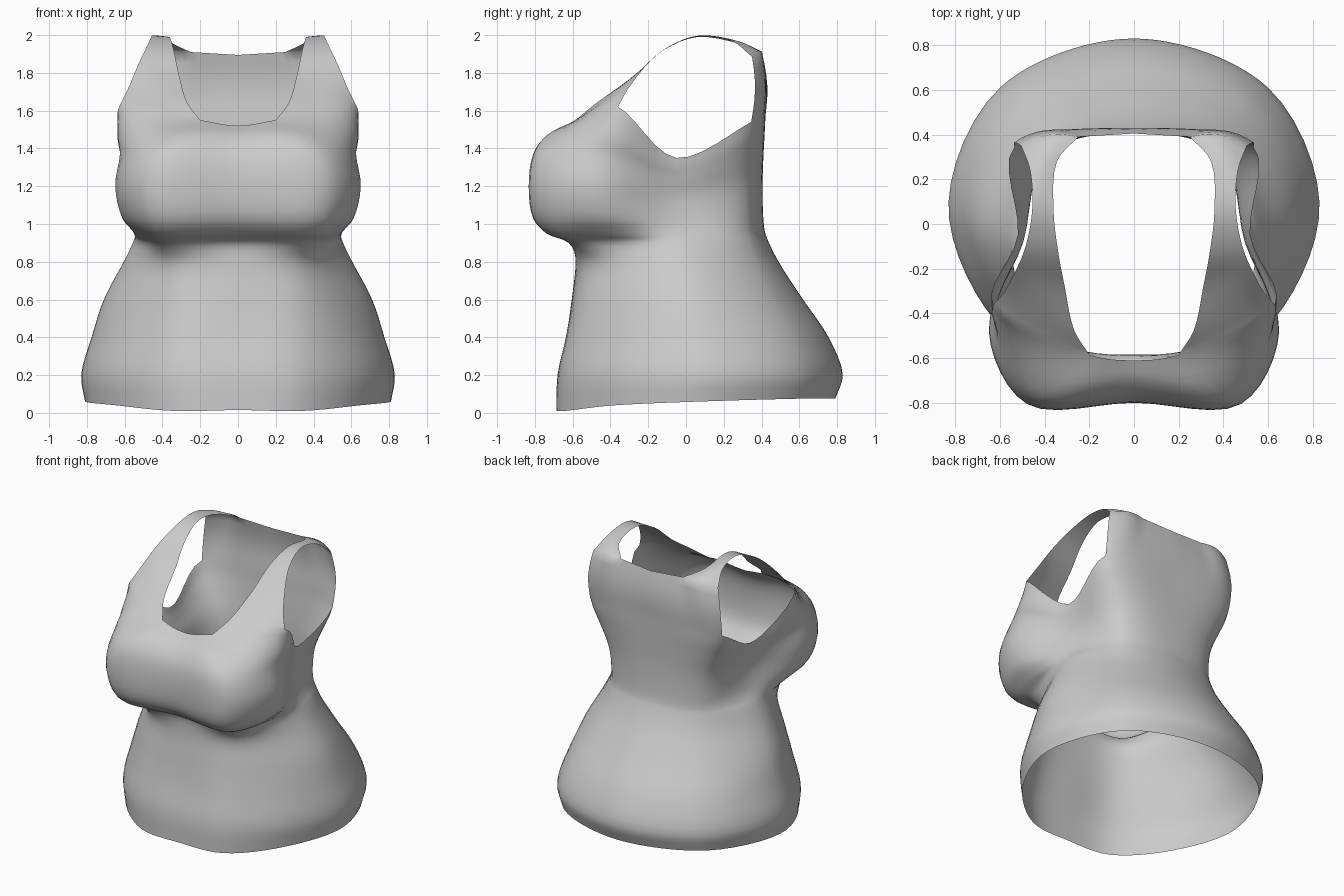
import bpy, bmesh, math
from mathutils import Vector as V

if "Cube" in bpy.data.objects:
    bpy.data.objects.remove(bpy.data.objects["Cube"])

N = 6          # columns per ring span
ROWS = 4       # rows between sections


def cat(a, b, c, d, t):
    """Centripetal spline between b and c."""
    t1 = max((b - a).length, 1e-4) ** .5
    t2 = t1 + max((c - b).length, 1e-4) ** .5
    t3 = t2 + max((d - c).length, 1e-4) ** .5
    t = t1 + (t2 - t1) * t
    p = a.lerp(b, t / t1)
    q = b.lerp(c, (t - t1) / (t2 - t1))
    r = c.lerp(d, (t - t2) / (t3 - t2))
    return p.lerp(q, t / t2).lerp(q.lerp(r, (t - t1) / (t3 - t1)), (t - t1) / (t2 - t1))


def open_spline(pts, n):
    p = [2 * pts[0] - pts[1]] + pts + [2 * pts[-1] - pts[-2]]
    out = [cat(*p[i:i + 4], k / n) for i in range(len(pts) - 1) for k in range(n)]
    return out + [pts[-1]]


def flip(p):
    return V((-p.x, p.y, p.z))


def half_ring(c):
    """Front centre to back centre, six control points, mirrored ends."""
    p = [flip(c[1])] + c + [flip(c[4])]
    out = []
    for i in range(5):
        n = 2 * N if i == 4 else N      # the back span is wider
        out += [cat(*p[i:i + 4], k / n) for k in range(n)]
    return out + [c[5]]


# Sections: z front, side, back | front y | bust/belly | front corner | side | back corner | back y
SECTIONS = [
    (.01, .06, .075, -.685, .33, -.645, .645, -.38, .81, .07, .58, .59, .79),
    (.20, .20, .20, -.68, .35, -.64, .67, -.37, .83, .10, .60, .61, .83),
    (.40, .40, .40, -.635, .34, -.60, .64, -.33, .775, .08, .55, .56, .755),
    (.60, .60, .60, -.605, .33, -.56, .58, -.32, .71, .04, .48, .46, .62),
    (.80, .80, .80, -.585, .32, -.54, .50, -.33, .605, .00, .405, .37, .49),
    (.90, .91, .91, -.60, .38, -.60, .48, -.40, .55, -.02, .38, .335, .435),
    (.95, .95, .95, -.70, .42, -.72, .53, -.47, .53, -.04, .375, .325, .42),
    (1.03, 1.01, 1.02, -.775, .45, -.785, .61, -.48, .51, -.06, .375, .32, .41),
    (1.20, 1.14, 1.2, -.80, .48, -.805, .65, -.48, .495, -.08, .40, .32, .405),
    (1.37, 1.24, 1.36, -.775, .44, -.785, .625, -.45, .505, -.06, .465, .33, .41),
    (1.47, 1.30, 1.46, -.70, .34, -.725, .635, -.405, .515, -.05, .51, .34, .415),
]
ctrl = []
for zf, zs, zb, yf, x1, y1, x2, y2, x3, y3, x4, y4, yb in SECTIONS:
    ctrl.append([V((0, yf, zf)), V((x1, y1, zf)), V((x2, y2, zf)),
                 V((x3, y3, zs)), V((x4, y4, zb)), V((0, yb, zb))])
ctrl[0][0].z, ctrl[0][2].z = .015, .04
# Neckline and armhole edge
ctrl.append([V(p) for p in ((0, -.61, 1.52), (.2, -.585, 1.55), (.63, -.36, 1.62),
                            (.52, -.05, 1.35), (.535, .345, 1.54), (0, .42, 1.57))])

bm = bmesh.new()


def add_grid(rows):
    """Add a right-hand grid and its mirror."""
    for side in (lambda p: p, flip):
        g = [[bm.verts.new(side(p)) for p in r] for r in rows]
        for a, b in zip(g, g[1:]):
            for i in range(len(a) - 1):
                q = [a[i], a[i + 1], b[i + 1], b[i]]
                bm.faces.new(q if side is not flip else q[::-1])


# Torso
rings = [half_ring(c) for c in ctrl]
cols = [open_spline(list(c), ROWS) for c in zip(*rings)]
add_grid(list(zip(*cols)))
edge = rings[-1]

# Shoulder strap: inner and outer edge paths from bust to back
base = edge[N:2 * N + 1]
inner = [base[0], V((.268, -.475, 1.64)), V((.31, -.28, 1.78)), V((.34, -.12, 1.92)),
         V((.36, .06, 1.99)), V((.345, .28, 1.955)), V((.25, .39, 1.91))]
outer = [base[-1], V((.585, -.31, 1.71)), V((.53, -.21, 1.84)), V((.485, -.1, 1.935)),
         V((.455, .07, 1.998)), V((.465, .24, 1.97)), V((.505, .35, 1.885))]
ins, outs = open_spline(inner, ROWS), open_spline(outer, ROWS)
strap = []
for j, (a, b) in enumerate(zip(ins, outs)):
    fade = max(0, 1 - j / (2.5 * ROWS)) ** 2
    strap.append([a.lerp(b, i / N) + fade * (base[i] - base[0].lerp(base[-1], i / N))
                  for i in range(N + 1)])
# Round the strap outwards where it turns down into the back
for j, row in enumerate(strap):
    s = max(0, j / ROWS - 4) / 2
    for i in range(N + 1):
        row[i] += V((0, .03, .012)) * s * math.sin(math.pi * i / N)
add_grid(strap)

# Upper back: from the edge ring up to the back neckline
low = edge[-(2 * N + 1):]
top = strap[-1][::-1] + [inner[-1].lerp(V((0, .405, 1.895)), k / N) for k in range(1, N + 1)]
back = []
for j in range(7):
    s = math.sin(math.pi * j / 6)
    back.append([a.lerp(b, j / 6) + V((.015 if a.x > .01 else 0, .018, 0)) * s
                 for a, b in zip(low, top)])
add_grid(back)

bmesh.ops.remove_doubles(bm, verts=bm.verts, dist=.0015)
bmesh.ops.recalc_face_normals(bm, faces=bm.faces)
me = bpy.data.meshes.new("tank_top")
bm.to_mesh(me)
bm.free()
ob = bpy.data.objects.new("tank_top", me)
bpy.context.collection.objects.link(ob)

# Fabric colour
mat = bpy.data.materials.new("grey_fabric")
mat.diffuse_color = (.6, .6, .6, 1)
mat.use_nodes = True
mat.node_tree.nodes["Principled BSDF"].inputs["Base Color"].default_value = mat.diffuse_color
me.materials.append(mat)
for p in me.polygons:
    p.use_smooth = True
